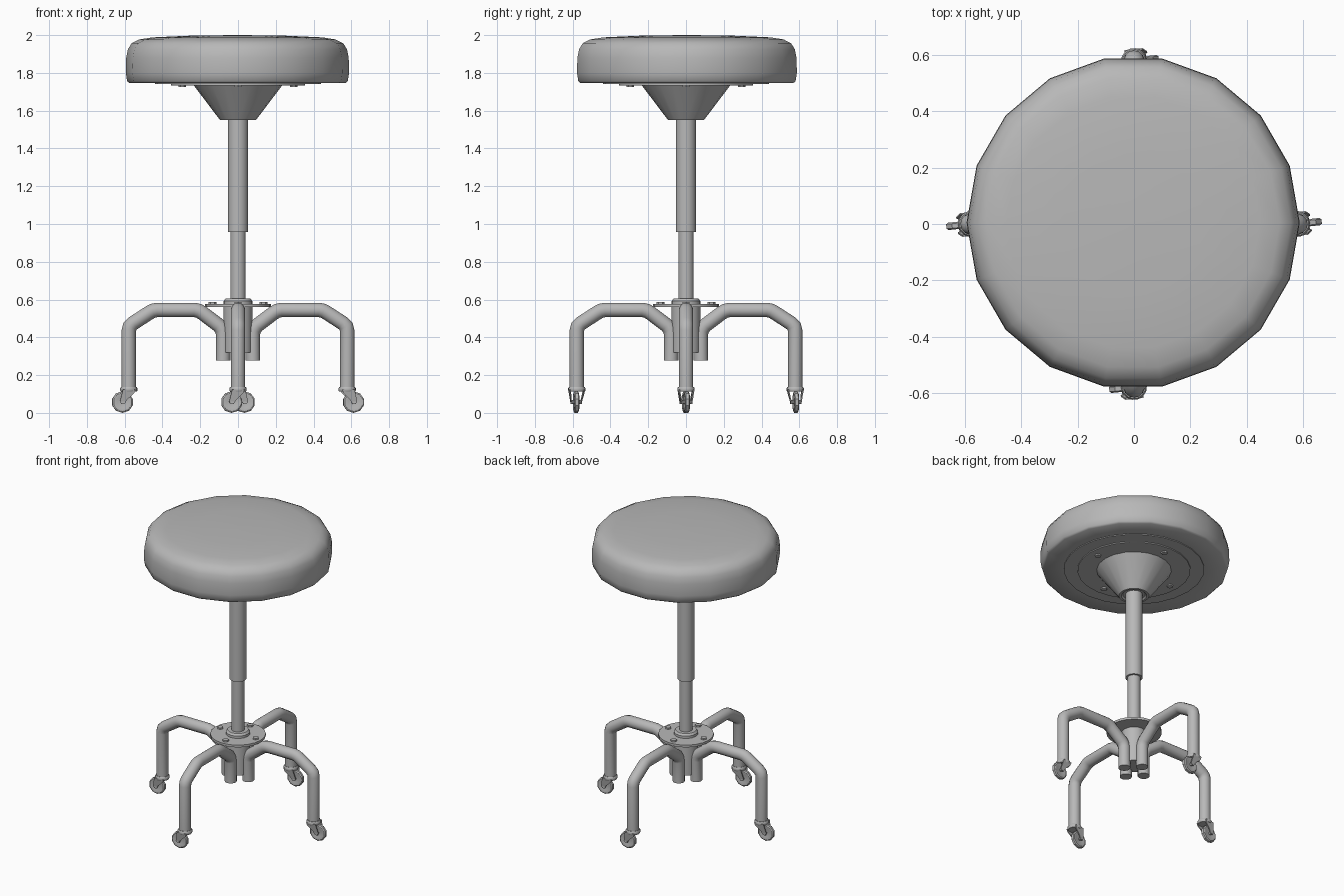
import bpy, bmesh, math
from mathutils import Matrix, Vector

if "Cube" in bpy.data.objects:
    bpy.data.objects.remove(bpy.data.objects["Cube"])

# one mid grey for the whole stool
grey = bpy.data.materials.new("mid_grey")
grey.diffuse_color = (0.48, 0.48, 0.48, 1)
grey.use_nodes = True
grey.node_tree.nodes["Principled BSDF"].inputs["Base Color"].default_value = grey.diffuse_color


def finish(name, bm, matrix=Matrix(), angle=35):
    bmesh.ops.recalc_face_normals(bm, faces=bm.faces)
    mesh = bpy.data.meshes.new(name)
    bm.to_mesh(mesh)
    bm.free()
    mesh.materials.append(grey)
    ob = bpy.data.objects.new(name, mesh)
    bpy.context.collection.objects.link(ob)
    ob.matrix_world = matrix
    bpy.ops.object.select_all(action='DESELECT')
    ob.select_set(True)
    bpy.context.view_layer.objects.active = ob
    bpy.ops.object.shade_smooth_by_angle(angle=math.radians(angle))
    return ob


def lathe(name, profile, sides, matrix=Matrix(), angle=35):
    """Spin (radius, height) points about z, capping open ends."""
    bm = bmesh.new()
    rings = []
    for r, z in profile:
        rings.append([bm.verts.new((r * math.cos(a), r * math.sin(a), z))
                      for a in (2 * math.pi * i / sides for i in range(sides))])
    for a, b in zip(rings, rings[1:]):
        for i in range(sides):
            j = (i + 1) % sides
            bm.faces.new((a[i], a[j], b[j], b[i]))
    bm.faces.new(rings[0])
    bm.faces.new(rings[-1])
    return finish(name, bm, matrix, angle)


def tube(name, path, radius, sides, matrix):
    """Sweep a circle along a path in the xz plane with mitred bends."""
    bm = bmesh.new()
    pts = [Vector((x, 0, z)) for x, z in path]
    rings = []
    for i, p in enumerate(pts):
        d0 = (p - pts[max(i - 1, 0)]).normalized()
        d1 = (pts[min(i + 1, len(pts) - 1)] - p).normalized()
        t = (d0 + d1).normalized()
        side = Vector((t.z, 0, -t.x))
        half = d0.angle(d1) / 2 if d0.length and d1.length else 0
        rings.append([bm.verts.new(p + side * radius * math.cos(a) / math.cos(half)
                                   + Vector((0, radius * math.sin(a), 0)))
                      for a in (2 * math.pi * k / sides for k in range(sides))])
    for a, b in zip(rings, rings[1:]):
        for k in range(sides):
            j = (k + 1) % sides
            bm.faces.new((a[k], a[j], b[j], b[k]))
    bm.faces.new(rings[0])
    bm.faces.new(rings[-1])
    return finish(name, bm, matrix, 50)


def fork_plate(name, side, matrix):
    """Caster side plate that leans in towards the axle."""
    outline = [(-0.03, 0.125), (0.035, 0.125), (0.05, 0.06),
               (0.042, 0.046), (0.026, 0.046), (0.012, 0.07), (-0.025, 0.105)]
    bm = bmesh.new()
    loops = []
    for t in (0, 0.006):
        loops.append([bm.verts.new((x, side * (0.021 + t + (z - 0.044) * 0.19), z))
                      for x, z in outline])
    n = len(outline)
    for i in range(n):
        j = (i + 1) % n
        bm.faces.new((loops[0][i], loops[0][j], loops[1][j], loops[1][i]))
    bm.faces.new(loops[0])
    bm.faces.new(loops[1])
    finish(name, bm, matrix)


T = Matrix.Translation

# cushioned seat, 18 sided
lathe("seat", [(0.44, 1.746), (0.572, 1.746), (0.584, 1.756), (0.591, 1.80),
               (0.589, 1.88), (0.58, 1.925), (0.56, 1.957), (0.52, 1.977),
               (0.45, 1.988), (0.25, 1.997), (0.02, 2.0)],
      18, T((-0.003, 0.005, 0)), 50)
lathe("seat_base_panel", [(0.44, 1.741), (0.44, 1.76)], 24)
lathe("seat_plate", [(0.354, 1.734), (0.354, 1.746)], 24)
lathe("seat_cone", [(0.07, 1.56), (0.08, 1.55), (0.095, 1.55), (0.235, 1.735)], 20)

# telescopic column
lathe("upper_column", [(0.054, 0.957), (0.054, 1.57)], 16)
lathe("lower_column", [(0.041, 0.33), (0.041, 0.97)], 16)

# hub
lathe("hub_core", [(0.077, 0.32), (0.077, 0.565)], 16)
lathe("hub_flange", [(0.174, 0.56), (0.174, 0.576)], 20)
lathe("hub_collar", [(0.076, 0.575), (0.076, 0.592), (0.066, 0.605), (0.041, 0.605)], 16)

leg_path = [(0.079, 0.278), (0.079, 0.42), (0.084, 0.44), (0.1, 0.462), (0.19, 0.53),
            (0.208, 0.54), (0.23, 0.545), (0.43, 0.545), (0.452, 0.54), (0.47, 0.53),
            (0.555, 0.475), (0.572, 0.458), (0.578, 0.435), (0.578, 0.12)]

for k, label in enumerate(("right", "back", "left", "front")):
    spin = Matrix.Rotation(k * math.pi / 2, 4, 'Z')
    tube(label + "_leg", leg_path, 0.038, 14, spin)
    # bolts on the seat plate and on the hub flange
    lathe(label + "_seat_bolt", [(0.02, 1.725), (0.02, 1.736)], 6, spin @ T((0.295, 0, 0)))
    lathe(label + "_hub_bolt", [(0.02, 0.575), (0.02, 0.586)], 6, spin @ T((0.135, 0, 0)))

    # caster, trailing outward along x with a slight twist
    heading = math.radians(6 if label in ("right", "back") else 186)
    base = T(spin @ Vector((0.578, 0, 0))) @ Matrix.Rotation(heading, 4, 'Z')
    lathe(label + "_caster_collar", [(0.042, 0.112), (0.046, 0.118), (0.046, 0.13),
                                     (0.041, 0.138)], 14, base)
    axle = base @ T((0.034, 0, 0.057)) @ Matrix.Rotation(math.pi / 2, 4, 'X')
    lathe(label + "_caster_wheel", [(0.03, -0.01), (0.04, -0.013), (0.05, -0.013), (0.057, -0.008),
                                    (0.057, 0.008), (0.05, 0.013), (0.04, 0.013), (0.03, 0.01)],
          10, axle @ Matrix.Rotation(math.pi / 10, 4, 'Z'))
    lathe(label + "_caster_axle", [(0.01, -0.03), (0.01, 0.03)], 8, axle)
    for side, word in ((-1, "a"), (1, "b")):
        fork_plate(label + "_caster_fork_" + word, side, base)
